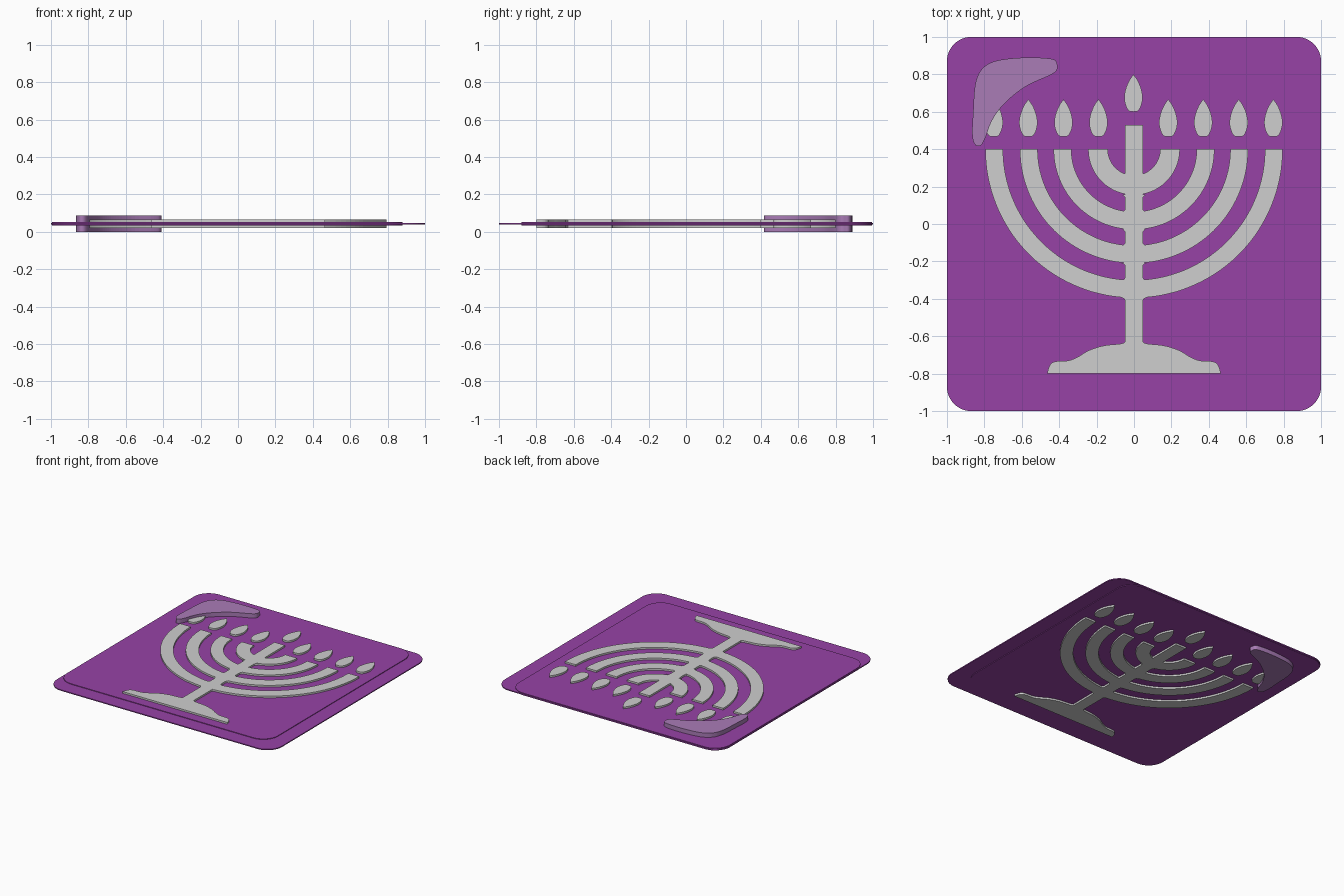
import bpy, bmesh
from math import sin, cos, pi, acos
from mathutils import Vector

cube = bpy.data.objects.get("Cube")
if cube:
    bpy.data.objects.remove(cube)

MID = 0.043  # height of the symmetry plane through every layer


def material(name, rgb):
    m = bpy.data.materials.new(name)
    m.use_nodes = True
    m.diffuse_color = (*rgb, 1)
    m.node_tree.nodes["Principled BSDF"].inputs["Base Color"].default_value = (*rgb, 1)
    return m


purple = material("purple", (0.31, 0.055, 0.38))
silver = material("light grey", (0.62, 0.62, 0.62))
lilac = material("lilac", (0.40, 0.20, 0.47))


def slab(name, outline, half, mat):
    """Flat outline extruded evenly above and below the middle plane."""
    bm = bmesh.new()
    face = bm.faces.new([bm.verts.new((x, y, MID - half)) for x, y in outline])
    side = bmesh.ops.extrude_face_region(bm, geom=[face])
    verts = [v for v in side["geom"] if isinstance(v, bmesh.types.BMVert)]
    bmesh.ops.translate(bm, verts=verts, vec=(0, 0, 2 * half))
    bmesh.ops.recalc_face_normals(bm, faces=bm.faces)
    me = bpy.data.meshes.new(name)
    bm.to_mesh(me)
    bm.free()
    me.materials.append(mat)
    ob = bpy.data.objects.new(name, me)
    bpy.context.collection.objects.link(ob)
    return ob


def arc(cx, cy, r, a0, a1, n):
    return [(cx + r * cos(a0 + (a1 - a0) * i / n),
             cy + r * sin(a0 + (a1 - a0) * i / n)) for i in range(n + 1)]


def rounded_rect(x0, y0, x1, y1, r):
    corners = [(x1 - r, y1 - r), (x0 + r, y1 - r), (x0 + r, y0 + r), (x1 - r, y0 + r)]
    return [p for k, (cx, cy) in enumerate(corners)
            for p in arc(cx, cy, r, k * pi / 2, (k + 1) * pi / 2, 12)]


def smooth(points, closed=True, steps=6):
    """Catmull-Rom curve through the points."""
    p, n, out = [Vector(q) for q in points], len(points), []
    for i in range(n if closed else n - 1):
        a, b, c, d = (p[(i + k) % n] if closed else p[min(max(i + k, 0), n - 1)]
                      for k in (-1, 0, 1, 2))
        for s in range(steps):
            t = s / steps
            out.append(tuple(0.5 * (2 * b + (c - a) * t + (2 * a - 5 * b + 4 * c - d) * t * t
                                    + (3 * b - a - 3 * c + d) * t ** 3)))
    return out if closed else out + [tuple(p[-1])]


def mirrored(half):
    """Close a right-hand outline with its mirror image."""
    return half + [(-x, y) for x, y in reversed(half) if abs(x) > 1e-6]


# Thin base sheet with a thicker panel set towards one corner
slab("base_sheet", rounded_rect(-1, -1, 1, 1, 0.13), 0.004, purple)
slab("raised_panel", rounded_rect(-0.995, -0.88, 0.88, 0.995, 0.13), 0.009, purple)

# Stem and foot
RELIEF = 0.023
STEM = 0.047
slab("stem", [(-STEM, -0.64), (STEM, -0.64), (STEM, 0.53), (-STEM, 0.53)], RELIEF, silver)
foot = smooth([(STEM, -0.63), (0.07, -0.64), (0.16, -0.65), (0.24, -0.675), (0.30, -0.71),
               (0.35, -0.73), (0.42, -0.735), (0.45, -0.755), (0.465, -0.8)], closed=False)
slab("foot", mirrored(foot), RELIEF, silver)

# Curved arms, mirrored, each ending inside the stem
for k, (outer, inner) in enumerate([(0.245, 0.14), (0.43, 0.335), (0.61, 0.515), (0.795, 0.70)]):
    shape = (arc(0, 0.4, outer, 0, -acos(0.04 / outer), 32)
             + arc(0, 0.4, inner, -acos(0.04 / inner), 0, 32))
    for side, label in ((1, "left"), (-1, "right")):
        slab(f"arm_{label}_{k + 1}", [(side * x, y) for x, y in shape], RELIEF, silver)

# Rounded webs where the arms meet the stem
for k, (r, sign) in enumerate([(0.14, 1), (0.335, 1), (0.515, 1), (0.70, 1),
                               (0.245, -1), (0.43, -1), (0.61, -1), (0.795, -1)]):
    y, f = 0.4 - r, 0.02
    for side in (1, -1):
        cx, cy = STEM + f, y + sign * f
        curve = arc(cx, cy, f, pi, pi + sign * pi / 2, 6)
        web = [(0.045, y - sign * 0.004)] + curve
        slab(f"web_{k + 1}", [(side * a, b) for a, b in web], RELIEF - 0.0005, silver)

# Flames
flame = mirrored(smooth([(0, 0), (0.025, 0.005), (0.042, 0.035), (0.049, 0.075), (0.042, 0.12),
                         (0.024, 0.165), (0, 0.2)], closed=False))
for k, x in enumerate([-0.75, -0.565, -0.377, -0.19, -0.003, 0.183, 0.37, 0.56, 0.745]):
    y = 0.6 if k == 4 else 0.467
    slab(f"flame_{k + 1}", [(x + a, y + b) for a, b in flame], RELIEF, silver)

# Curved corner highlight
slab("corner_highlight",
     smooth([(-0.41, 0.85), (-0.43, 0.88), (-0.53, 0.89), (-0.66, 0.885), (-0.76, 0.865),
             (-0.82, 0.82), (-0.85, 0.74), (-0.86, 0.60), (-0.865, 0.48), (-0.85, 0.425),
             (-0.82, 0.42), (-0.795, 0.46), (-0.77, 0.53), (-0.73, 0.60), (-0.665, 0.67),
             (-0.57, 0.74), (-0.45, 0.795), (-0.415, 0.82)]), 0.043, lilac)
